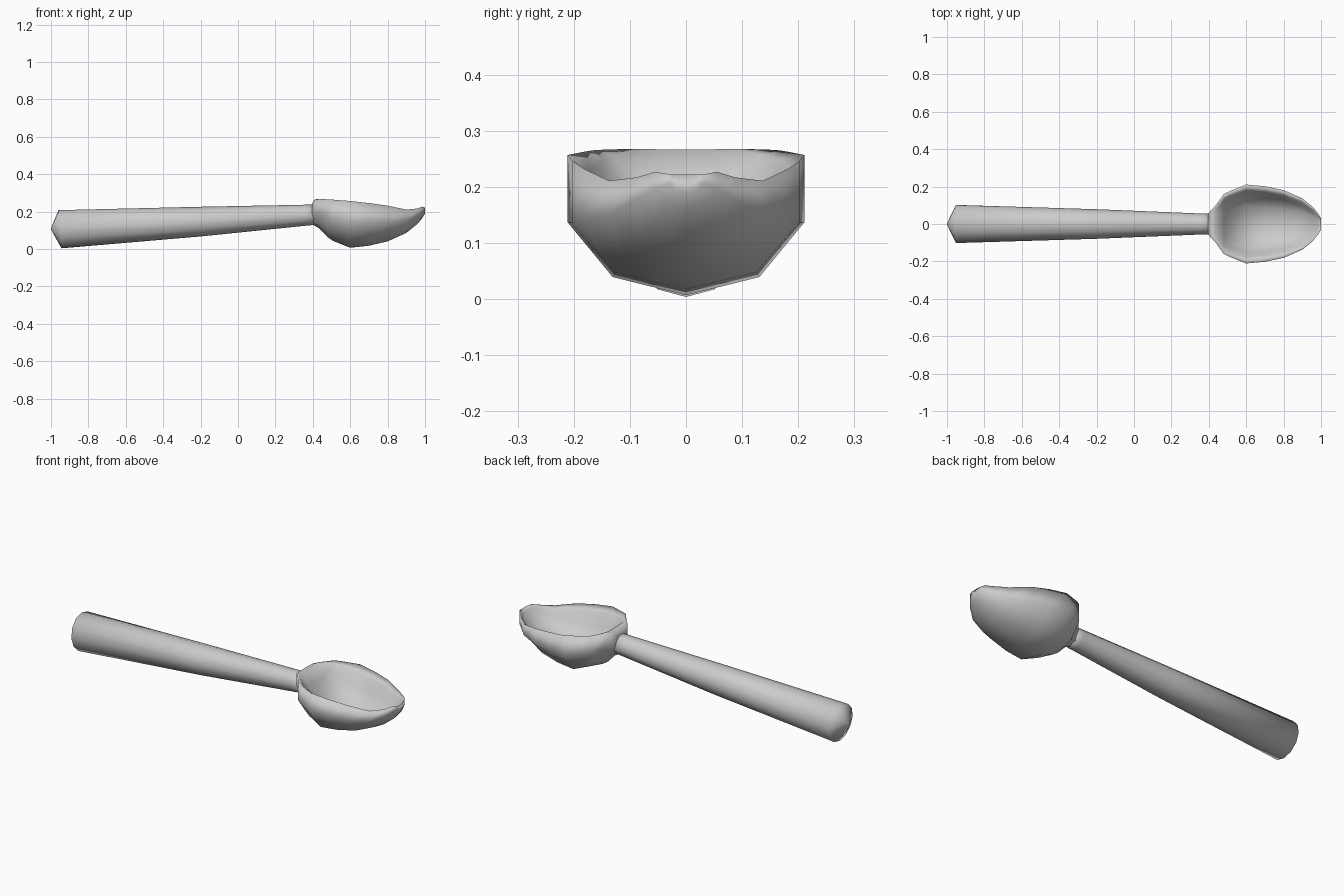
import bpy, bmesh, math

if "Cube" in bpy.data.objects:
    bpy.data.objects.remove(bpy.data.objects["Cube"])


def loft(name, rings):
    """Skin closed rings of equal point count and cap both ends."""
    bm = bmesh.new()
    vs = [[bm.verts.new(p) for p in r] for r in rings]
    n = len(rings[0])
    for a, b in zip(vs, vs[1:]):
        for i in range(n):
            j = (i + 1) % n
            bm.faces.new((a[i], a[j], b[j], b[i]))
    bm.faces.new(vs[0])
    bm.faces.new(vs[-1])
    bmesh.ops.remove_doubles(bm, verts=bm.verts, dist=0.0005)
    bmesh.ops.triangulate(bm, faces=[f for f in bm.faces if len(f.verts) > 4])
    bmesh.ops.recalc_face_normals(bm, faces=bm.faces)
    for f in bm.faces:
        f.smooth = True
    me = bpy.data.meshes.new(name)
    bm.to_mesh(me)
    bm.free()
    ob = bpy.data.objects.new(name, me)
    bpy.context.collection.objects.link(ob)
    return ob


# Handle: tapered round bar with a pointed butt end
def handle_ring(x, z, r, sides=12):
    return [(x - 0.08 * r * math.sin(t), r * math.cos(t), z + r * math.sin(t))
            for t in (2 * math.pi * i / sides for i in range(sides))]


loft("handle", [handle_ring(-1.0, 0.108, 0.003),
                handle_ring(-0.952, 0.106, 0.102),
                handle_ring(-0.2, 0.147, 0.079),
                handle_ring(0.36, 0.181, 0.056),
                handle_ring(0.425, 0.185, 0.054)])

# Bowl stations: x, half width, rim z, bottom z, inner floor z
stations = [
    (0.395, 0.052, 0.240, 0.130, 0.240),
    (0.41, 0.072, 0.264, 0.125, 0.266),
    (0.435, 0.098, 0.268, 0.110, 0.267),
    (0.48, 0.160, 0.266, 0.063, 0.210),
    (0.51, 0.175, 0.264, 0.043, 0.165),
    (0.60, 0.211, 0.257, 0.007, 0.085),
    (0.70, 0.202, 0.246, 0.018, 0.075),
    (0.80, 0.181, 0.232, 0.041, 0.090),
    (0.90, 0.137, 0.211, 0.086, 0.130),
    (0.96, 0.088, 0.217, 0.135, 0.175),
    (0.985, 0.055, 0.227, 0.165, 0.208),
    (1.0, 0.030, 0.222, 0.190, 0.222),
]


def bowl_ring(x, w, rim, bot, floor):
    h, d = rim - bot, rim - floor
    outer = [(1, rim), (1, bot + 0.52 * h), (0.62, bot + 0.13 * h)]
    inner = [(0.84, rim - 0.17 * d), (0.71, rim - 0.55 * d), (0.45, rim - 0.90 * d)]
    loop = [(k * w, z) for k, z in outer] + [(0, bot)]
    loop += [(-k * w, z) for k, z in reversed(outer)]
    loop += [(-k * w, z) for k, z in inner] + [(0, floor)]
    loop += [(k * w, z) for k, z in reversed(inner)]
    return [(x, y, z) for y, z in loop]


loft("bowl", [bowl_ring(*s) for s in stations])
